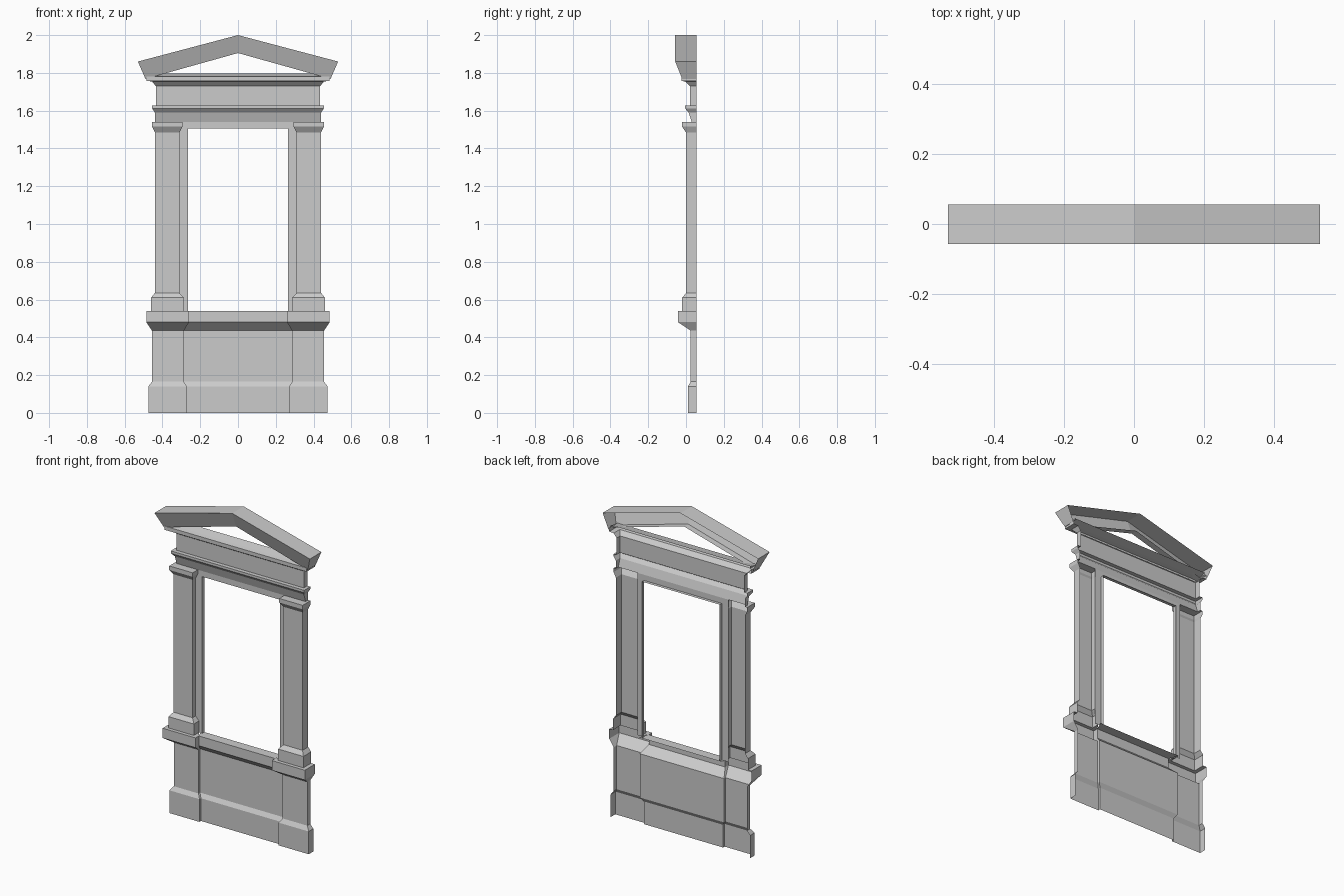
import bpy
import bmesh

BACK = 0.055    # rear plane where every shell stops
JAMB = 0.03     # face of the recessed opening surround

cube = bpy.data.objects.get("Cube")
if cube:
    bpy.data.objects.remove(cube)

stone = bpy.data.materials.new("grey_stone")
stone.use_nodes = True
GREY = (0.6, 0.6, 0.6, 1)
stone.diffuse_color = GREY
stone.node_tree.nodes["Principled BSDF"].inputs["Base Color"].default_value = GREY


def finish(name, bm, mirror=False):
    """Turn a bmesh into an object whose faces look to the front."""
    bmesh.ops.remove_doubles(bm, verts=bm.verts, dist=0.0002)
    bmesh.ops.recalc_face_normals(bm, faces=bm.faces)
    if sum(f.normal.y * f.calc_area() for f in bm.faces) > 0:
        bmesh.ops.reverse_faces(bm, faces=bm.faces)
    mesh = bpy.data.meshes.new(name)
    bm.to_mesh(mesh)
    bm.free()
    mesh.materials.append(stone)
    obj = bpy.data.objects.new(name, mesh)
    bpy.context.scene.collection.objects.link(obj)
    if mirror:
        obj.modifiers.new("Mirror", "MIRROR").use_axis[0] = True
    return obj


def sheet(rows):
    """Skin a grid of points, row by row."""
    bm = bmesh.new()
    grid = [[bm.verts.new(p) for p in row] for row in rows]
    for low, high in zip(grid, grid[1:]):
        for i in range(len(low) - 1):
            bm.faces.new((low[i], low[i + 1], high[i + 1], high[i]))
    return bm


def band(z, x, y):
    """Outline of a full-width moulding, open at the back."""
    return [(-x, BACK, z), (-x, y, z), (x, y, z), (x, BACK, z)]


# Pier and pilaster profile: z, outer x, inner x, front y, recess y
pedestal = [
    (0.00, 0.475, 0.27, 0.01, 0.025),
    (0.14, 0.475, 0.27, 0.01, 0.025),
    (0.165, 0.455, 0.287, 0.025, 0.04),
    (0.435, 0.455, 0.287, 0.025, 0.04),
    (0.48, 0.485, 0.26, -0.042, -0.01),
    (0.54, 0.485, 0.26, -0.042, -0.01),
]
pilaster = [
    (0.54, 0.46, 0.287, -0.02, JAMB),
    (0.61, 0.46, 0.287, -0.02, JAMB),
    (0.635, 0.44, 0.31, 0.0, JAMB),
    (1.485, 0.44, 0.31, 0.0, JAMB),
    (1.515, 0.455, 0.295, -0.02, JAMB),
    (1.54, 0.455, 0.295, -0.02, JAMB),
    (1.54, 0.44, 0.31, JAMB, JAMB),
]
finish("pilaster_on_pedestal", sheet(
    [[(xo, BACK, z), (xo, y, z), (xi, y, z), (xi, yr, z)]
     for z, xo, xi, y, yr in pedestal + pilaster]), mirror=True)

# Panel and sill between the pedestals
panel = [[(-xi, yr, z), (xi, yr, z)] for z, xo, xi, y, yr in pedestal]
panel.append([(-0.287, 0.05, 0.54), (0.287, 0.05, 0.54)])
finish("sill_panel", sheet(panel))

# Opening surround with its reveal
finish("opening_jamb", sheet(
    [[(0.31, JAMB, z), (0.265, JAMB, z), (0.265, 0.05, z)] for z in (0.54, 1.505)]),
    mirror=True)
finish("opening_lintel", sheet(
    [[(-x, y, z), (x, y, z)] for x, y, z in
     ((0.265, 0.05, 1.505), (0.265, JAMB, 1.505))] +
    [[(-0.31, JAMB, z), (0.31, JAMB, z)] for z in (1.505, 1.54)]))

# Entablature mouldings below and above the frieze
finish("architrave", sheet([band(*r) for r in (
    (1.54, 0.44, 0.03), (1.59, 0.44, 0.014), (1.612, 0.455, -0.005),
    (1.627, 0.455, -0.005), (1.627, 0.435, 0.02))]))
finish("cornice", sheet([band(*r) for r in (
    (1.73, 0.435, 0.02), (1.755, 0.455, -0.005), (1.757, 0.485, -0.025),
    (1.78, 0.485, -0.025), (1.785, 0.475, 0.0), (1.797, 0.475, 0.05))]))

# Frieze, with a faceted stud at each end
xs = (-0.435, -0.305, 0.305, 0.435)
bm = sheet([[(xs[0], BACK, z)] + [(x, 0.02, z) for x in xs] + [(xs[-1], BACK, z)]
            for z in (1.627, 1.73)])
ends = [f for f in bm.faces
        if abs(f.normal.y) > 0.5 and abs(f.calc_center_median().x) > 0.3]
for v in bmesh.ops.poke(bm, faces=ends)["verts"]:
    v.co.y = -0.004
finish("frieze", bm)

# Pediment: sloping front, top and soffit carried along both rakes
def rake(x_top, z_top, x_low, z_low, y_soffit):
    return [(x_top, BACK, z_top), (x_top, -0.057, z_top),
            (x_low, -0.02, z_low), (x_low, y_soffit, z_low)]


bm = sheet([rake(-0.53, 1.86, -0.49, 1.768, 0.02),
            rake(0, 2.0, 0, 1.905, 0.02),
            rake(0.53, 1.86, 0.49, 1.768, 0.02)])
for side in (-1, 1):
    bm.faces.new([bm.verts.new(p) for p in
                  rake(side * 0.53, 1.86, side * 0.49, 1.768, BACK)])
finish("pediment", bm)
